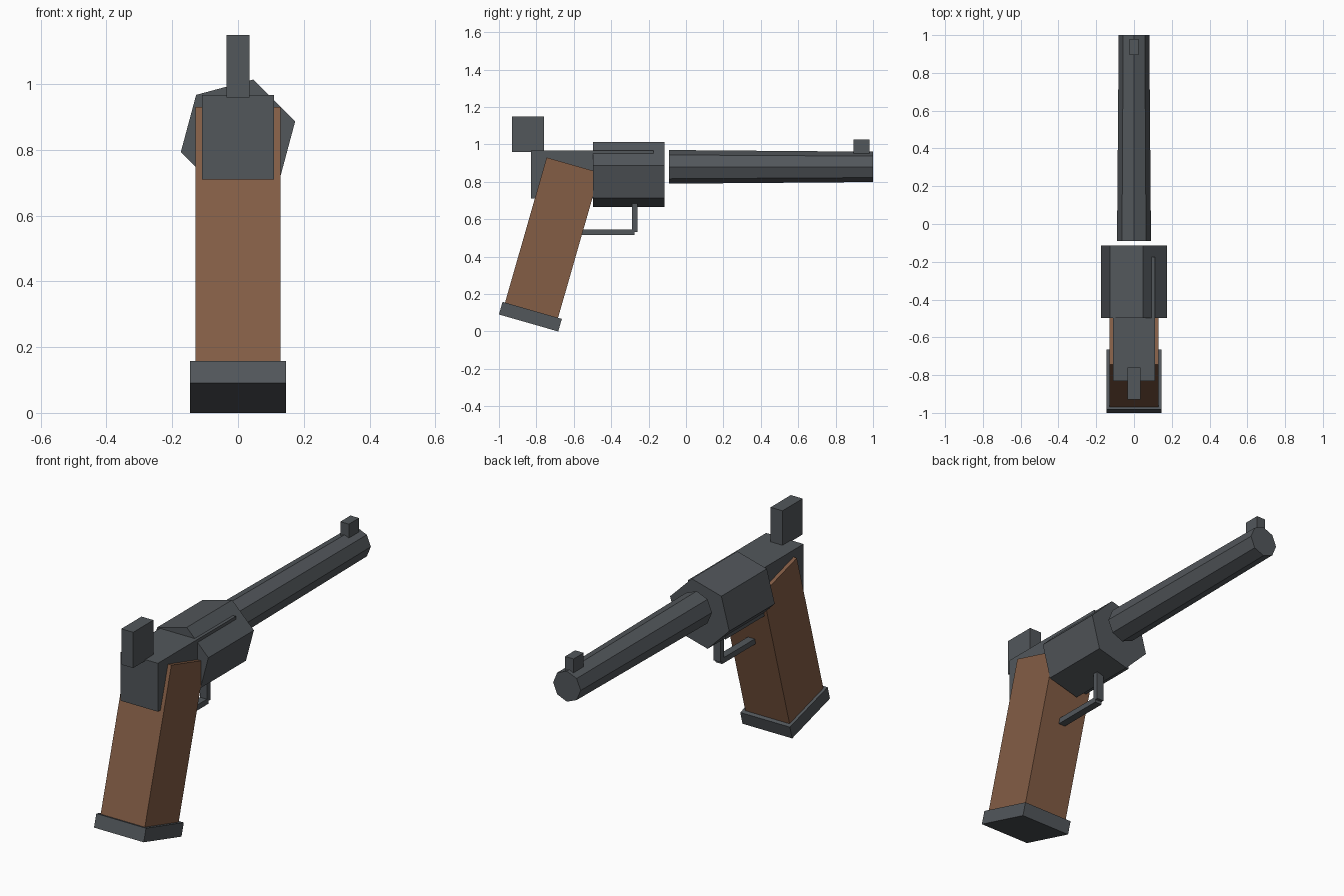
import bpy, bmesh
from math import cos, sin, tau, radians
from mathutils import Matrix, Vector

if "Cube" in bpy.data.objects:
    bpy.data.objects.remove(bpy.data.objects["Cube"])


def material(name, rgb):
    m = bpy.data.materials.new(name)
    m.diffuse_color = (*rgb, 1)
    m.use_nodes = True
    m.node_tree.nodes["Principled BSDF"].inputs["Base Color"].default_value = m.diffuse_color
    return m


STEEL = material("dark_steel", (0.085, 0.095, 0.105))
WOOD = material("brown_wood", (0.23, 0.11, 0.06))


def finish(name, bm, mat):
    bmesh.ops.recalc_face_normals(bm, faces=bm.faces[:])
    me = bpy.data.meshes.new(name)
    bm.to_mesh(me)
    bm.free()
    me.materials.append(mat)
    ob = bpy.data.objects.new(name, me)
    bpy.context.collection.objects.link(ob)
    return ob


def box(name, center, size, mat=STEEL, tilt=0):
    """Box, optionally leaned about the x axis (degrees)."""
    bm = bmesh.new()
    bmesh.ops.create_cube(bm, size=1, matrix=Matrix.Diagonal((*size, 1)))
    ob = finish(name, bm, mat)
    ob.location = center
    ob.rotation_euler.x = radians(tilt)
    return ob


def span(name, half_x, y, z):
    """Upright box from its half width and its y and z ranges."""
    return box(name, (0, sum(y) / 2, sum(z) / 2), (2 * half_x, y[1] - y[0], z[1] - z[0]))


def prism(name, sides, y, radii, z, phase=0):
    """Capped, possibly tapered prism along y."""
    bm = bmesh.new()
    rings = []
    for yy, r in zip(y, radii):
        angles = [radians(phase) + tau * i / sides for i in range(sides)]
        rings.append([bm.verts.new((r * cos(a), yy, z + r * sin(a))) for a in angles])
    for ring in rings:
        bm.faces.new(ring)
    for i in range(sides):
        j = (i + 1) % sides
        bm.faces.new((rings[0][i], rings[0][j], rings[1][j], rings[1][i]))
    return finish(name, bm, STEEL)


# Barrel and six-sided cylinder
prism("barrel", 8, (-0.09, 1.0), (0.09, 0.081), 0.88)
prism("cylinder", 6, (-0.497, -0.115), (0.18, 0.18), 0.84, phase=15)

# Frame, hammer and front sight
span("frame", 0.11, (-0.83, -0.175), (0.71, 0.967))
span("hammer", 0.035, (-0.93, -0.76), (0.96, 1.15))
span("front_sight", 0.025, (0.895, 0.98), (0.945, 1.025))

# Trigger guard
span("guard_post", 0.02, (-0.29, -0.26), (0.532, 0.70))
span("guard_bar", 0.02, (-0.60, -0.275), (0.517, 0.546))

# Leaning grip with its butt plate
LEAN = -16
box("grip", (0, -0.719, 0.486), (0.26, 0.295, 0.84), WOOD, LEAN)
box("butt_plate", (0, -0.832, 0.079), (0.292, 0.33, 0.07), STEEL, LEAN)
